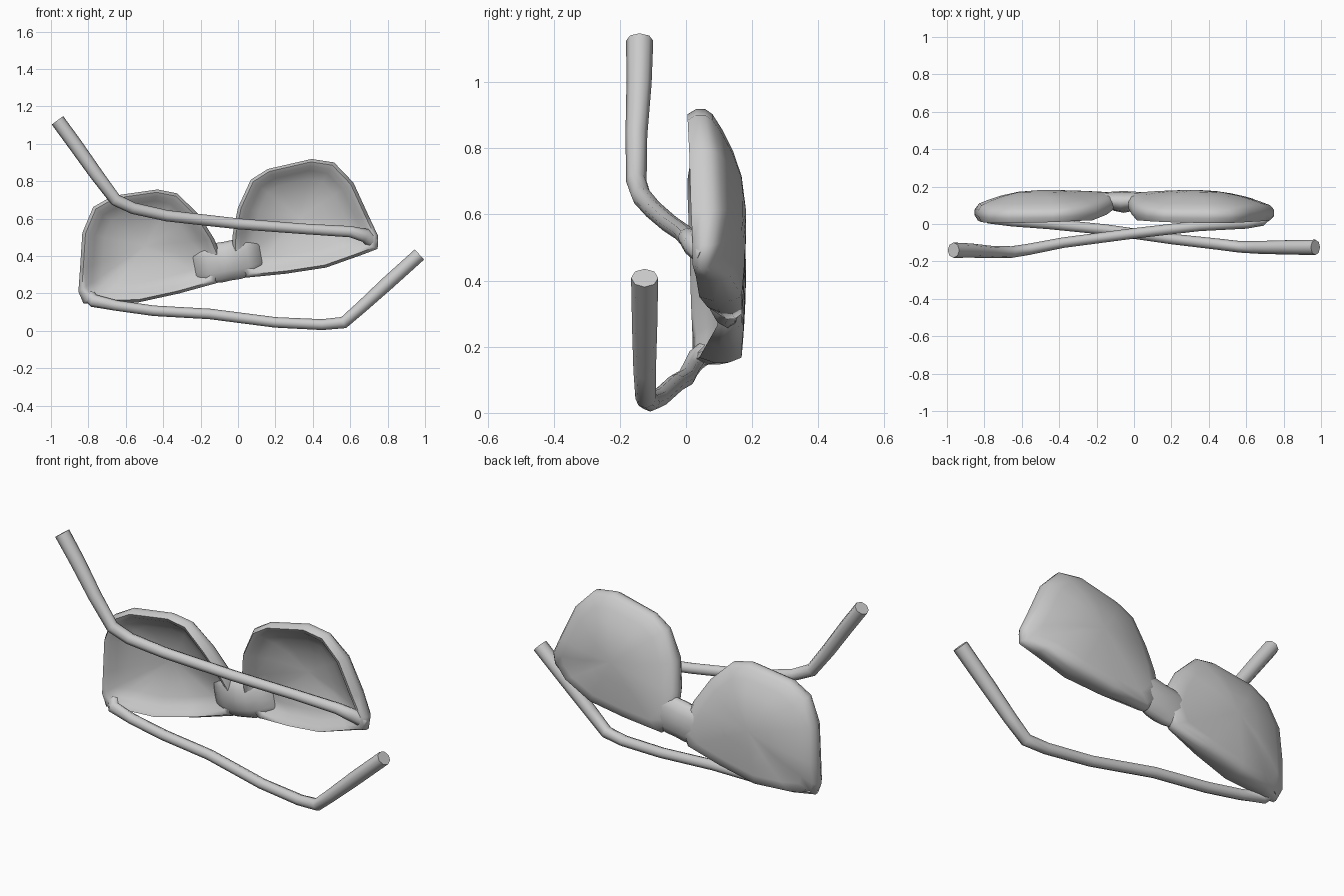
import bpy, bmesh, math
from mathutils import Vector

if "Cube" in bpy.data.objects:
    bpy.data.objects.remove(bpy.data.objects["Cube"])

TILT = math.radians(10.5)          # the front leans over, resting on one corner
CX, CZ = -0.042, 0.304             # middle of the brow line


def place(u, y, v):
    """Frame coordinates (u along brow, v away from it) to world."""
    c, s = math.cos(TILT), math.sin(TILT)
    return Vector((CX + u * c - v * s, y, CZ + u * s + v * c))


def loft(name, rings, angle=80):
    """Closed skin over rings of equal length; a one-point ring is a pole."""
    bm = bmesh.new()
    loops = [[bm.verts.new(p) for p in r] for r in rings]
    for a, b in zip(loops, loops[1:]):
        n = max(len(a), len(b))
        for i in range(n):
            j = (i + 1) % n
            if len(a) == 1:
                bm.faces.new((a[0], b[i], b[j]))
            elif len(b) == 1:
                bm.faces.new((a[i], a[j], b[0]))
            else:
                bm.faces.new((a[i], a[j], b[j], b[i]))
    for end in (loops[0], loops[-1]):
        if len(end) > 2:
            bm.faces.new(end)
    bmesh.ops.recalc_face_normals(bm, faces=bm.faces)
    mesh = bpy.data.meshes.new(name)
    bm.to_mesh(mesh)
    bm.free()
    ob = bpy.data.objects.new(name, mesh)
    bpy.context.collection.objects.link(ob)
    bpy.ops.object.select_all(action='DESELECT')
    ob.select_set(True)
    bpy.context.view_layer.objects.active = ob
    bpy.ops.object.shade_smooth_by_angle(angle=math.radians(angle))
    return ob


# Lens outline: u, v, front y of rim, back y of rim
OUTLINE = [
    (.800, -.012, .02, .08), (.815, .055, .02, .10), (.785, .17, .015, .11),
    (.737, .36, .01, .10), (.655, .485, .005, .08), (.54, .525, .005, .08),
    (.30, .515, .01, .08), (.20, .475, .015, .09), (.105, .34, .02, .11),
    (.05, .20, .05, .14), (.02, .06, .09, .165), (.08, -.035, .095, .17),
    (.29, -.053, .065, .17), (.51, -.06, .04, .168), (.70, -.03, .03, .135),
]
MU, MV = .42, .23                  # lens centre
HOLLOW, BULGE = .138, .182         # y of inner and outer lens surface


def lens(name, side):
    def ring(s, depth):
        return [place(side * (MU + (u - MU) * s), depth(f, b), MV + (v - MV) * s)
                for u, v, f, b in OUTLINE]

    rings = [[place(side * MU, HOLLOW, MV)]]
    for s in (.4, .65, .80):       # hollow inner face
        rings.append(ring(s, lambda f, b: HOLLOW + (f + .042 - HOLLOW) * (s / .80) ** 2))
    rings.append(ring(.88, lambda f, b: f + .012))       # wide rounded rim
    rings.append(ring(.95, lambda f, b: f))
    rings.append(ring(1.0, lambda f, b: f * .65 + b * .35))
    rings.append(ring(1.0, lambda f, b: f * .3 + b * .7))
    for s in (.95, .8, .6, .35):   # bulging outer face
        rings.append(ring(s, lambda f, b: BULGE + (b - BULGE) * (s / .95) ** 2))
    rings.append([place(side * MU, BULGE, MV)])
    return loft(name, rings)


lens("left_lens", -1)
lens("right_lens", 1)

# Nose bridge: a saddle whose thin ends sink into the lens shells
rings = []
for u, y, half_v, half_y in ((-.18, .143, .075, .012), (-.11, .132, .10, .036),
                             (-.05, .122, .107, .052), (0, .118, .105, .058),
                             (.05, .122, .107, .052), (.11, .132, .10, .036),
                             (.18, .143, .075, .012)):
    rings.append([place(u, y + half_y * math.sin(a), .07 + half_v * math.cos(a))
                  for a in (i * math.tau / 12 for i in range(12))])
loft("nose_bridge", rings)


def arm(name, path, sides=8):
    """Tube along path points (x, y, z, half width in view, half depth in y)."""
    pts = [Vector(p[:3]) for p in path]
    rings = []
    for i, (c, p) in enumerate(zip(pts, path)):
        ends = [(pts[k + 1] - pts[k]).normalized()
                for k in (i - 1, i) if 0 <= k < len(pts) - 1]
        t = sum(ends, Vector()).normalized()
        across = Vector((-t.z, 0, t.x)).normalized()
        deep = t.cross(across)
        rings.append([c + across * p[3] * math.cos(a) + deep * p[4] * math.sin(a)
                      for a in (k * math.tau / sides for k in range(sides))])
    return loft(name, rings)


# Folded arms crossing in front of the lenses, hooked at the ear end
arm("upper_arm", [
    (.72, .06, .475, .035, .035), (.68, .018, .51, .037, .03), (.60, .005, .53, .03, .03),
    (.35, -.01, .545, .028, .028), (0, -.05, .572, .029, .028), (-.38, -.10, .615, .03, .028),
    (-.56, -.135, .655, .031, .03), (-.655, -.15, .70, .033, .031),
    (-.76, -.15, .84, .036, .033), (-.87, -.142, .995, .038, .038),
    (-.965, -.14, 1.125, .038, .041)])
arm("lower_arm", [
    (-.80, .07, .19, .035, .035), (-.77, .03, .16, .035, .03), (-.65, .015, .135, .028, .028),
    (-.45, 0, .107, .028, .028), (-.15, -.03, .09, .028, .028), (.2, -.08, .045, .028, .028),
    (.45, -.108, .033, .029, .03), (.565, -.122, .044, .032, .031),
    (.66, -.125, .127, .033, .034), (.80, -.125, .255, .037, .038),
    (.97, -.125, .408, .037, .041)])
